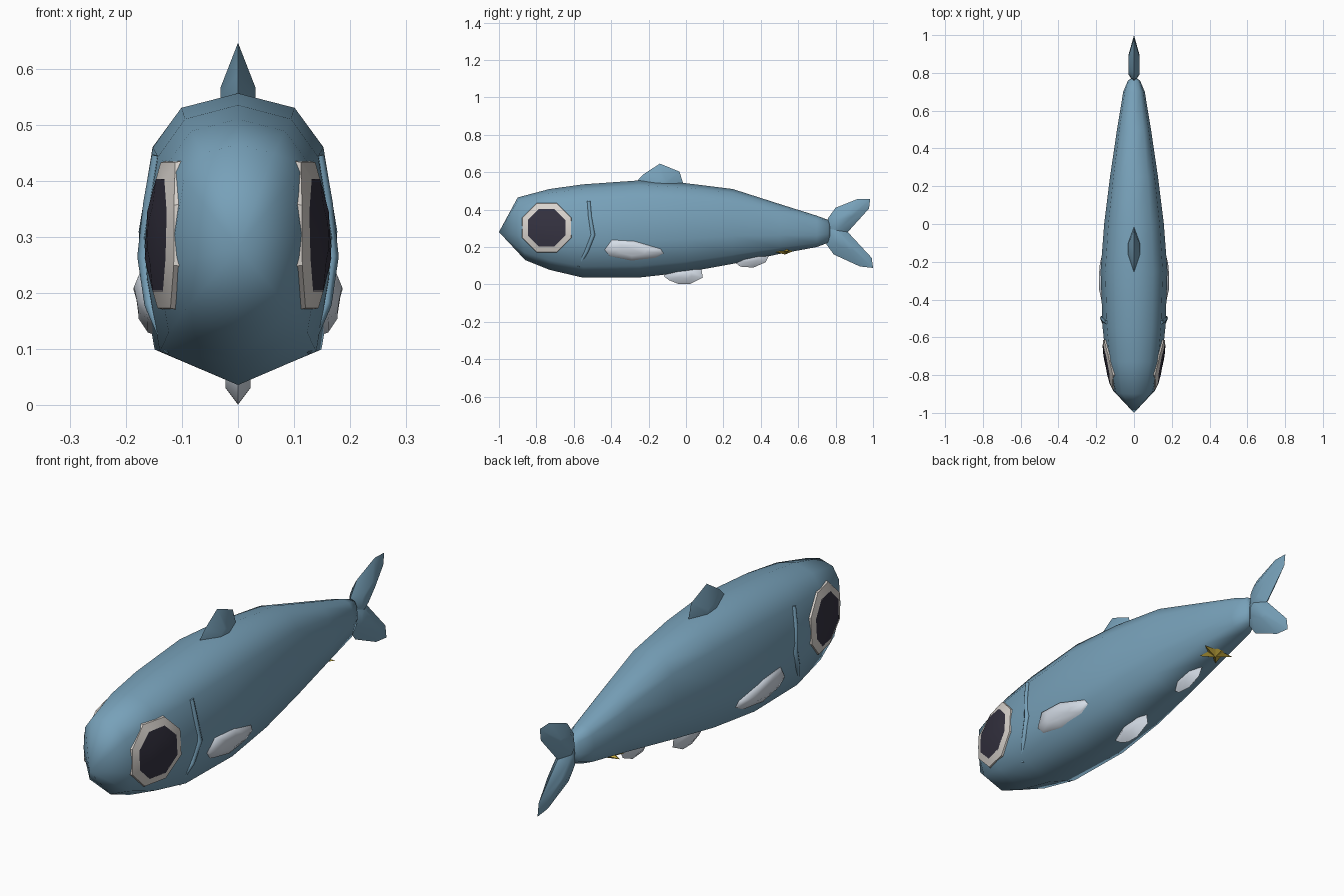
import bpy, bmesh, math
from mathutils import Vector
from mathutils.bvhtree import BVHTree

cube = bpy.data.objects.get("Cube")
if cube:
    bpy.data.objects.remove(cube, do_unlink=True)


def material(name, rgb):
    m = bpy.data.materials.new(name)
    m.use_nodes = True
    m.diffuse_color = (*rgb, 1)
    bsdf = m.node_tree.nodes["Principled BSDF"]
    bsdf.inputs["Base Color"].default_value = (*rgb, 1)
    bsdf.inputs["Roughness"].default_value = 0.7
    return m


BLUE = material("slate blue", (0.185, 0.355, 0.485))
FIN = material("pale fin", (0.68, 0.74, 0.82))
EYE = material("eye white", (0.70, 0.66, 0.62))
PUPIL = material("dark pupil", (0.035, 0.032, 0.052))
GOLD = material("gold", (0.58, 0.42, 0.05))


def add(name, bm, mat, angle=180, mirror=False):
    me = bpy.data.meshes.new(name)
    bm.to_mesh(me)
    bm.free()
    me.materials.append(mat)
    ob = bpy.data.objects.new(name, me)
    bpy.context.collection.objects.link(ob)
    bpy.ops.object.select_all(action='DESELECT')
    ob.select_set(True)
    bpy.context.view_layer.objects.active = ob
    bpy.ops.object.shade_smooth_by_angle(angle=math.radians(angle))
    if mirror:
        ob.modifiers.new("both sides", 'MIRROR')
        ob.modifiers["both sides"].use_clip = False
        ob.modifiers["both sides"].use_mirror_merge = False
    return ob


def bridge(bm, a, b):
    n = len(a)
    for i in range(n):
        j = (i + 1) % n
        bm.faces.new((a[i], a[j], b[j], b[i]))


# Body: one cross-section lofted from snout to tail root
HALF = [(0, 1), (.57, .9), (.86, .63), (1, .05), (.97, -.25), (.84, -.76)]
SECTION = HALF + [(0, -1)] + [(-x, z) for x, z in HALF[:0:-1]]
STATIONS = [  # y, bottom, top, half width
    (-.88, .13, .465, .112), (-.73, .078, .51, .147), (-.55, .036, .535, .166),
    (-.25, .037, .556, .177), (0, .065, .541, .158), (.25, .11, .51, .127),
    (.5, .163, .43, .09), (.7, .2, .367, .057), (.76, .223, .345, .032)]

bm = bmesh.new()
rings = []
for y, lo, hi, w in STATIONS:
    mid, h = (lo + hi) / 2, (hi - lo) / 2
    rings.append([bm.verts.new((x * w, y, mid + z * h)) for x, z in SECTION])
for a, b in zip(rings, rings[1:]):
    bridge(bm, a, b)
for ring, tip in ((rings[0], (0, -1, .28)), (rings[-1], (0, .78, .285))):
    t = bm.verts.new(tip)
    for i in range(len(ring)):
        bm.faces.new((ring[i], ring[(i + 1) % len(ring)], t))
bmesh.ops.recalc_face_normals(bm, faces=bm.faces)
# moves the blunt edge of the brow forward, the jaw back
for v in rings[0]:
    v.co.y -= (v.co.z - .3) * .12
skin_bm = bm.copy()
bmesh.ops.triangulate(skin_bm, faces=skin_bm.faces)
skin = BVHTree.FromBMesh(skin_bm)
skin_bm.free()
add("body", bm, BLUE)


def on_skin(y, z, out=0):
    hit = skin.ray_cast(Vector((1, y, z)), Vector((-1, 0, 0)))[0]
    return Vector(((hit.x if hit else .1) + out, y, z))


# Plates that follow the skin of both flanks
def drape(name, mat, loops, cap, angle):
    bm = bmesh.new()
    rows = [[bm.verts.new(on_skin(y, z, out)) for y, z in pts] for pts, out in loops]
    for a, b in zip(rows, rows[1:]):
        bridge(bm, a, b)
    if cap:
        bm.faces.new(rows[-1])
    bm.normal_update()
    for f in bm.faces:
        if f.normal.x < 0:
            f.normal_flip()
    add(name, bm, mat, angle, mirror=True)


def octagon(r):
    r /= math.cos(math.pi / 8)
    return [(-.745 + r * math.cos((i + .5) * math.pi / 4),
             .303 + r * math.sin((i + .5) * math.pi / 4)) for i in range(8)]


def scaled(pts, c, k):
    return [(c[0] + (a - c[0]) * k, c[1] + (b - c[1]) * k) for a, b in pts]


drape("eye_whites", EYE, [(octagon(.133), -.004), (octagon(.13), .008), (octagon(.098), .013)], False, 40)
drape("pupils", PUPIL, [(octagon(.1), .013), (octagon(.05), .013)], True, 40)

# Side fins
SIDE = [(-.44, .185), (-.40, .24), (-.27, .232), (-.13, .19),
        (-.115, .165), (-.16, .14), (-.29, .125), (-.41, .15)]
drape("side_fins", FIN, [(SIDE, -.005), (scaled(SIDE, (-.29, .183), .92), .008),
                         (scaled(SIDE, (-.29, .183), .5), .02)], True, 60)

# Gill ridges: a thin bent tube on each flank
cu = bpy.data.curves.new("gill_ridges", 'CURVE')
cu.dimensions = '3D'
cu.bevel_depth = .013
cu.bevel_resolution = 1
cu.use_fill_caps = True
for side in (1, -1):
    path = [(-.52, .445), (-.513, .36), (-.497, .265), (-.53, .18), (-.575, .095)]
    sp = cu.splines.new('POLY')
    sp.points.add(len(path) - 1)
    for p, (y, z), r in zip(sp.points, path, (.75, .8, 1, .9, .45)):
        q = on_skin(y, z, .001)
        p.co = (q.x * side, y, z, 1)
        p.radius = r
cu.materials.append(BLUE)
bpy.context.collection.objects.link(bpy.data.objects.new("gill_ridges", cu))


# Upright fins: a flat outline swollen on both sides around a centre
def fin(name, mat, outline, centre, k, puff):
    bm = bmesh.new()
    rim = [bm.verts.new((0, y, z)) for y, z in outline]
    for side in (1, -1):
        inner = [bm.verts.new((side * puff, y, z)) for y, z in scaled(outline, centre, k)]
        bridge(bm, rim, inner)
        bm.faces.new(inner)
    bmesh.ops.recalc_face_normals(bm, faces=bm.faces)
    add(name, bm, mat, 60)


fin("back_fin", BLUE, [(-.26, .53), (-.255, .56), (-.225, .59), (-.14, .646),
                       (-.035, .603), (-.015, .54), (-.02, .52)], (-.13, .54), .25, .031)
fin("front_belly_fin", FIN, [(-.12, .045), (-.09, .022), (-.04, .002), (.02, .001),
                             (.09, .036), (.08, .1), (-.08, .09)], (-.01, .05), .4, .022)
fin("rear_belly_fin", FIN, [(.25, .128), (.29, .095), (.36, .09), (.425, .118),
                            (.445, .155), (.42, .19), (.28, .16)], (.35, .135), .4, .022)

# Forked tail
fin("tail_upper_lobe", BLUE, [(.75, .29), (.76, .355), (.80, .41), (.92, .458), (.985, .456),
                              (.978, .405), (.865, .28), (.80, .23)], (.82, .33), .4, .03)
fin("tail_lower_lobe", BLUE, [(.75, .31), (.75, .215), (.79, .16), (.93, .096), (1, .088),
                              (.993, .142), (.865, .28), (.80, .34)], (.82, .25), .4, .03)

# Small star lying flat under the tail root
bm = bmesh.new()
rim = []
for i in range(10):
    r = .064 if i % 2 == 0 else .03
    a = math.pi / 2 + i * math.pi / 5
    y = r * math.sin(a)
    rim.append(bm.verts.new((1.2 * r * math.cos(a), .53 + y, .178 + y * .12)))
for h in (.018, -.018):
    c = bm.verts.new((0, .53, .178 + h))
    for i in range(10):
        bm.faces.new((rim[i], rim[(i + 1) % 10], c))
bmesh.ops.recalc_face_normals(bm, faces=bm.faces)
add("star", bm, GOLD, 20)
